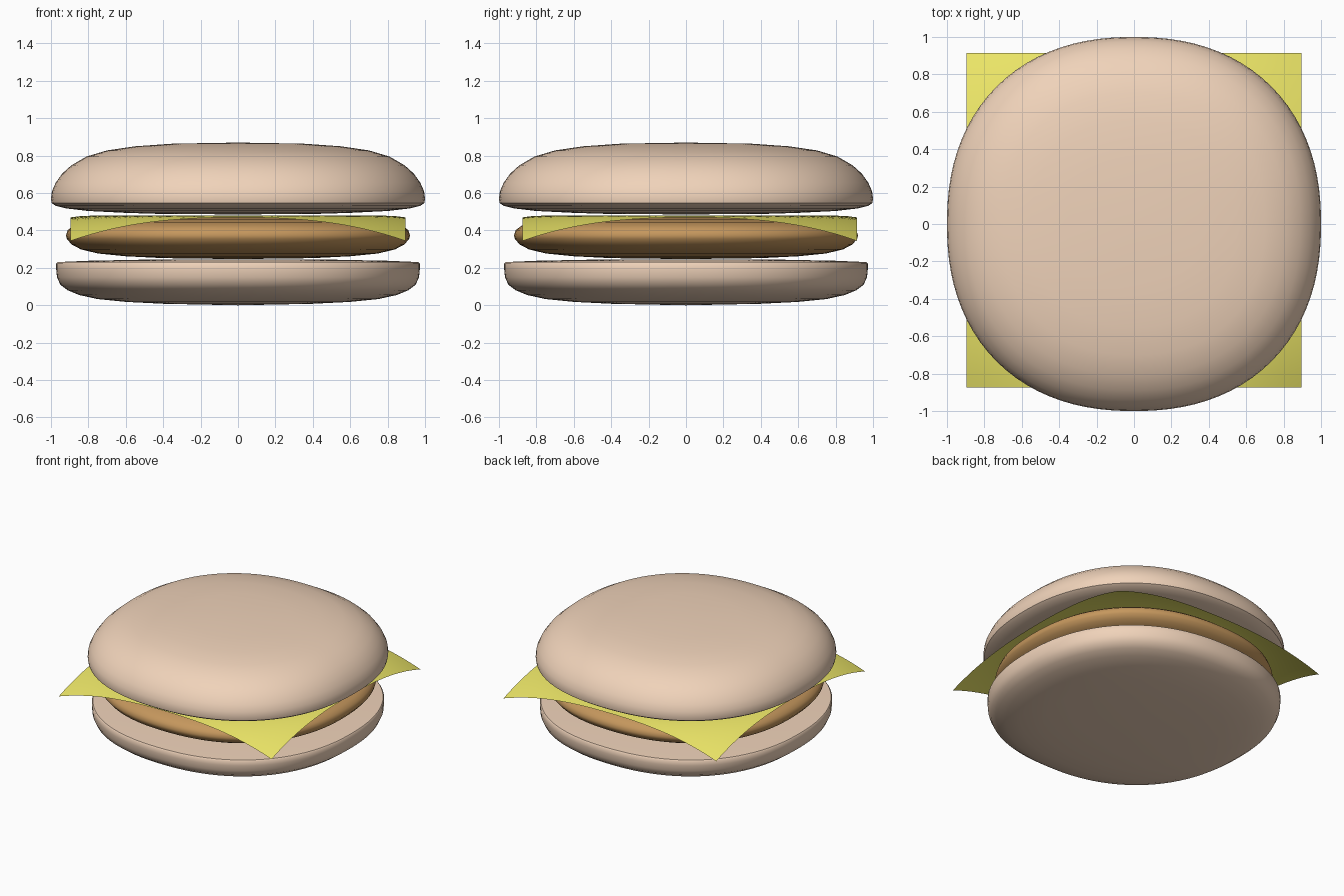
import bpy
from math import cos, sin, pi, hypot

if "Cube" in bpy.data.objects:
    bpy.data.objects.remove(bpy.data.objects["Cube"])

SIDES = 96
SQUARENESS = 2.25   # exponent of the slightly squared round outline


def material(name, rgb):
    m = bpy.data.materials.new(name)
    m.diffuse_color = (*rgb, 1)
    m.use_nodes = True
    m.node_tree.nodes["Principled BSDF"].inputs["Base Color"].default_value = m.diffuse_color
    return m


def build(name, verts, faces, mat):
    me = bpy.data.meshes.new(name)
    me.from_pydata(verts, [], faces)
    ob = bpy.data.objects.new(name, me)
    bpy.context.collection.objects.link(ob)
    me.materials.append(mat)
    bpy.context.view_layer.objects.active = ob
    ob.select_set(True)
    bpy.ops.object.shade_smooth_by_angle(angle=0.7)
    ob.select_set(False)
    return ob


def spin(name, bottom, profile, top, mat):
    """Sweep a (radius, z) profile, listed bottom to top, round the z axis."""
    verts = []
    for r, z in profile:
        for i in range(SIDES):
            c, s = cos(2 * pi * i / SIDES), sin(2 * pi * i / SIDES)
            k = r / (abs(c) ** SQUARENESS + abs(s) ** SQUARENESS) ** (1 / SQUARENESS)
            verts.append((k * c, k * s, z))
    faces = []
    for j in range(len(profile) - 1):
        for i in range(SIDES):
            a, b = j * SIDES + i, j * SIDES + (i + 1) % SIDES
            faces.append((a, b, b + SIDES, a + SIDES))
    lo, hi, last = len(verts), len(verts) + 1, (len(profile) - 1) * SIDES
    verts += [(0, 0, bottom), (0, 0, top)]
    for i in range(SIDES):
        n = (i + 1) % SIDES
        faces += [(lo, n, i), (hi, last + i, last + n)]
    return build(name, verts, faces, mat)


bread = material("bread", (0.87, 0.65, 0.49))
meat = material("meat", (0.56, 0.31, 0.11))
yellow = material("cheese", (0.86, 0.81, 0.14))

# Bottom bun: rounded underneath, crisp rim on top
spin("bottom_bun", 0.0,
     [(0.4, 0.008), (0.6, 0.018), (0.75, 0.033), (0.85, 0.055), (0.91, 0.08),
      (0.95, 0.11), (0.968, 0.15), (0.972, 0.19), (0.972, 0.222), (0.965, 0.231),
      (0.8, 0.238), (0.5, 0.244)], 0.246, bread)

# Patty
spin("patty", 0.247,
     [(0.4, 0.252), (0.6, 0.262), (0.75, 0.277), (0.84, 0.299), (0.89, 0.325),
      (0.915, 0.355), (0.92, 0.375), (0.91, 0.402), (0.88, 0.425), (0.82, 0.445),
      (0.7, 0.459), (0.5, 0.468)], 0.472, meat)

# Top bun: shallow underside, domed crown
spin("top_bun", 0.486,
     [(0.4, 0.488), (0.6, 0.494), (0.8, 0.504), (0.92, 0.518), (0.975, 0.532),
      (0.996, 0.546), (1.0, 0.57), (0.995, 0.61), (0.975, 0.655), (0.94, 0.704),
      (0.89, 0.749), (0.81, 0.795), (0.7, 0.828), (0.55, 0.85), (0.35, 0.864)],
     0.87, bread)

# Cheese slice: thin square sheet whose corners droop with distance from centre
N = 32
verts = []
for j in range(N + 1):
    for i in range(N + 1):
        x, y = (2 * i / N - 1) * 0.895, (2 * j / N - 1) * 0.895
        droop = 0.135 * (max(0, hypot(x, y) - 0.8) / 0.466) ** 1.7
        verts.append((x, y + 0.02, 0.479 - droop))
faces = [(a, a + 1, a + N + 2, a + N + 1)
         for j in range(N) for a in range(j * (N + 1), j * (N + 1) + N)]
build("cheese_slice", verts, faces, yellow)
